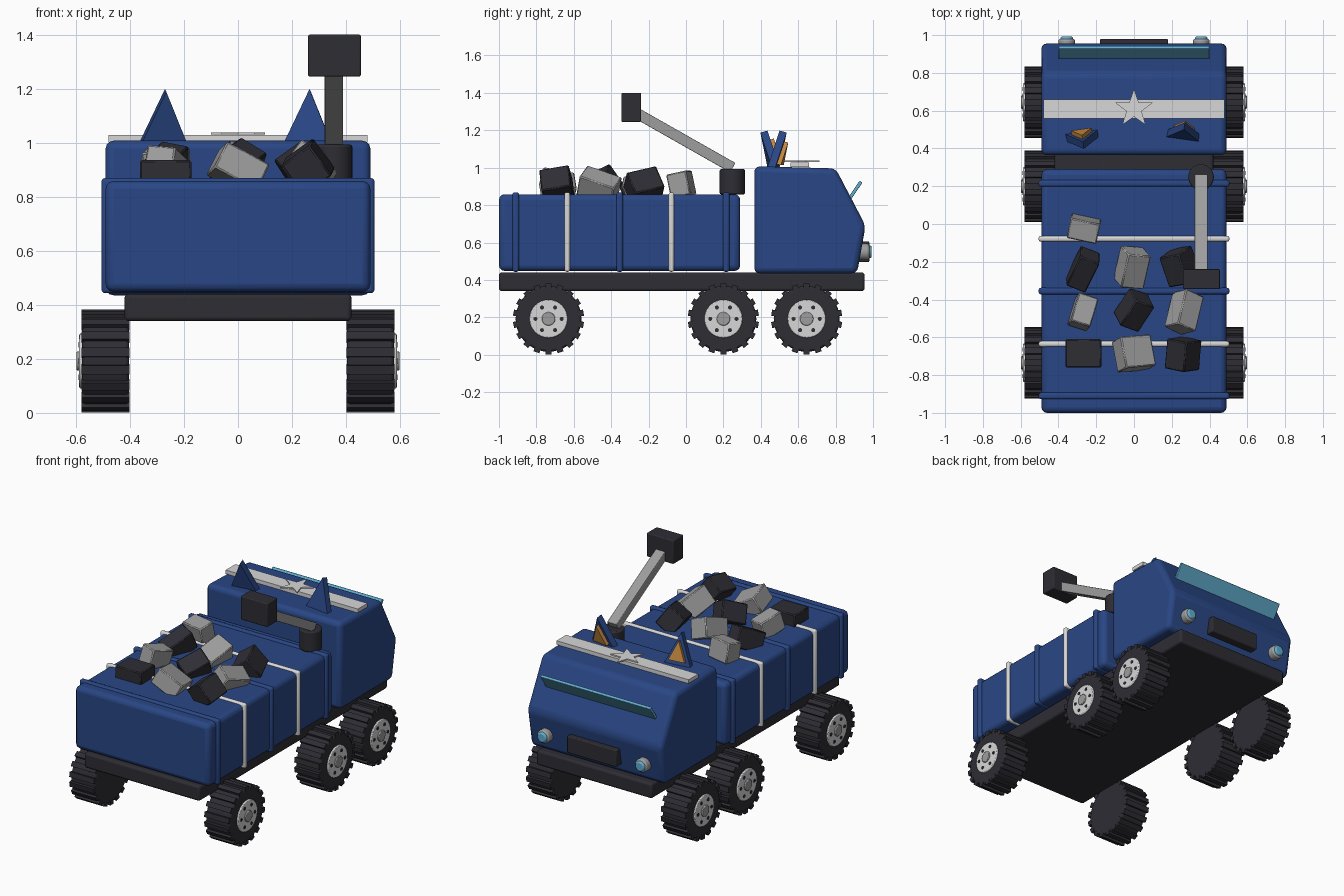
import bpy, bmesh, math
from mathutils import Matrix, Vector, Euler

if "Cube" in bpy.data.objects:
    bpy.data.objects.remove(bpy.data.objects["Cube"])


def mat(name, r, g, b):
    m = bpy.data.materials.new(name)
    m.diffuse_color = (r, g, b, 1)
    m.use_nodes = True
    m.node_tree.nodes["Principled BSDF"].inputs["Base Color"].default_value = m.diffuse_color
    return m


BLUE = mat("deep blue", 0.022, 0.062, 0.235)
DARK = mat("charcoal", 0.026, 0.026, 0.034)
WHITE = mat("off white", 0.68, 0.68, 0.68)
LIGHT = mat("light grey", 0.34, 0.34, 0.34)
GLASS = mat("sky blue", 0.12, 0.42, 0.62)
ORANGE = mat("orange", 0.55, 0.24, 0.05)


def finish(name, bm, material, bevel=0, segs=3):
    bmesh.ops.recalc_face_normals(bm, faces=bm.faces)
    me = bpy.data.meshes.new(name)
    bm.to_mesh(me)
    bm.free()
    ob = bpy.data.objects.new(name, me)
    bpy.context.collection.objects.link(ob)
    me.materials.append(material)
    if bevel:
        b = ob.modifiers.new("Bevel", 'BEVEL')
        b.width, b.segments, b.limit_method = bevel, segs, 'ANGLE'
        b.angle_limit = math.radians(20)
    bpy.ops.object.select_all(action='DESELECT')
    ob.select_set(True)
    bpy.context.view_layer.objects.active = ob
    bpy.ops.object.shade_smooth_by_angle(angle=math.radians(35))
    return ob


def box(name, center, size, material, bevel=0, rot=(0, 0, 0), segs=3):
    bm = bmesh.new()
    m = Matrix.LocRotScale(Vector(center), Euler([math.radians(a) for a in rot]), Vector(size))
    bmesh.ops.create_cube(bm, size=1, matrix=m)
    return finish(name, bm, material, bevel, segs)


def add_cyl(bm, center, r, depth, axis, n=32):
    rot = {'x': Matrix.Rotation(math.pi / 2, 4, 'Y'), 'y': Matrix.Rotation(math.pi / 2, 4, 'X'),
           'z': Matrix()}[axis]
    bmesh.ops.create_cone(bm, cap_ends=True, segments=n, radius1=r, radius2=r, depth=depth,
                          matrix=Matrix.Translation(center) @ rot)


def cyl(name, center, r, depth, axis, material, bevel=0, n=32):
    bm = bmesh.new()
    add_cyl(bm, center, r, depth, axis, n)
    return finish(name, bm, material, bevel, 2)


def prism(name, pts, offset, material, matrix=Matrix(), bevel=0, segs=3):
    """Extrude a closed outline of 3D points by an offset vector."""
    bm = bmesh.new()
    f = bm.faces.new([bm.verts.new(p) for p in pts])
    out = bmesh.ops.extrude_face_region(bm, geom=[f])
    bmesh.ops.translate(bm, vec=offset, verts=[v for v in out['geom'] if isinstance(v, bmesh.types.BMVert)])
    bm.transform(matrix)
    return finish(name, bm, material, bevel, segs)


# Chassis and cargo body
box("chassis", (0, -0.0225, 0.39), (0.84, 1.955, 0.1), DARK, 0.015)
box("cargo_body", (0, -0.355, 0.653), (0.98, 1.29, 0.41), BLUE, 0.03)
for y in (-0.91, -0.355, 0.215):
    box("blue_rib", (0, y, 0.656), (1.01, 0.035, 0.425), BLUE, 0.012)
for y in (-0.635, -0.078):
    box("white_strap", (0, y, 0.656), (1.01, 0.03, 0.425), WHITE, 0.012)

# Cab with sloping front
cab = [(0.365, 0.435), (0.365, 1.008), (0.80, 0.996), (0.96, 0.69), (0.915, 0.435)]
prism("cab", [(-0.49, y, z) for y, z in cab], (0.98, 0, 0), BLUE, bevel=0.03)
box("roof_stripe", (0, 0.608, 1.015), (0.96, 0.1, 0.025), WHITE)
star = [((0.105 if i % 2 == 0 else 0.042) * math.sin(i * math.pi / 5),
         0.61 + (0.105 if i % 2 == 0 else 0.042) * math.cos(i * math.pi / 5), 1.03) for i in range(10)]
prism("roof_star", star, (0, 0, 0.008), WHITE)
box("visor", (0, 0.905, 0.88), (0.8, 0.018, 0.11), GLASS, 0.004, rot=(-34, 0, 0))
box("grille", (0, 0.95, 0.55), (0.36, 0.06, 0.11), DARK, 0.006)
for s in (-1, 1):
    cyl("headlight_rim", (s * 0.356, 0.94, 0.55), 0.044, 0.08, 'y', LIGHT, 0.01)
    cyl("headlight_lens", (s * 0.356, 0.965, 0.55), 0.034, 0.056, 'y', GLASS, 0.01)

# Pointed ears, one leaning back and one leaning forward
for x, tilt, turn in ((-0.275, 15, 8), (0.26, -15, -8)):
    m = (Matrix.Translation((x, 0.468, 1.0)) @ Matrix.Rotation(math.radians(turn), 4, 'Z')
         @ Matrix.Rotation(math.radians(tilt), 4, 'X'))
    prism("ear", [(-0.086, -0.02, 0), (0.086, -0.02, 0), (0, -0.02, 0.2)], (0, 0.04, 0), BLUE, m)
    prism("ear_lining", [(-0.055, 0.02, 0.025), (0.055, 0.02, 0.025), (0, 0.02, 0.15)],
          (0, 0.022, 0), ORANGE, m)

# Crane
cyl("crane_base", (0.355, 0.248, 0.925), 0.068, 0.135, 'z', DARK, 0.008)
a, b = Vector((0.355, 0.25, 1.0)), Vector((0.355, -0.27, 1.295))
d = b - a
box("crane_arm", (a + b) / 2, (0.068, d.length, 0.058), LIGHT, 0.004,
    rot=(math.degrees(math.atan2(d.z, d.y)), 0, 0))
box("crane_head", (0.357, -0.292, 1.322), (0.195, 0.105, 0.155), DARK, 0.006)

# Wheels: tyre with tread bars, hub disc, cap and bolts
for y in (-0.735, 0.2, 0.645):
    for s in (-1, 1):
        bm = bmesh.new()
        add_cyl(bm, (s * 0.49, y, 0.192), 0.176, 0.175, 'x', 40)
        finish("tyre", bm, DARK, 0.012, 2)
        bm = bmesh.new()
        for i in range(18):
            t = Matrix.Rotation(i * math.tau / 18, 4, 'X')
            m = Matrix.Translation((s * 0.49, y, 0.192)) @ t @ Matrix.Translation((0, 0, 0.176))
            bmesh.ops.create_cube(bm, size=1, matrix=m @ Matrix.Diagonal((0.178, 0.033, 0.028, 1)))
        finish("tread", bm, DARK)
        cyl("hub", (s * 0.565, y, 0.192), 0.102, 0.045, 'x', WHITE, 0.005)
        cyl("hub_cap", (s * 0.58, y, 0.192), 0.036, 0.034, 'x', LIGHT, 0.004, 20)
        bm = bmesh.new()
        for i in range(6):
            a = i * math.tau / 6
            add_cyl(bm, (s * 0.585, y + 0.07 * math.cos(a), 0.192 + 0.07 * math.sin(a)), 0.011, 0.012, 'x', 10)
        finish("hub_bolts", bm, DARK)

# Load of loose blocks: x, y, z, size, rotation
rocks = [
    (-0.265, -0.025, 0.91, (0.16, 0.11, 0.13), (12, 0, -12), LIGHT),
    (-0.270, -0.240, 0.90, (0.11, 0.19, 0.13), (25, 10, -22), DARK),
    (-0.010, -0.230, 0.90, (0.13, 0.19, 0.13), (20, 22, -5), LIGHT),
    (0.245, -0.225, 0.90, (0.13, 0.17, 0.14), (15, -35, 10), DARK),
    (-0.270, -0.465, 0.91, (0.11, 0.16, 0.12), (-15, 5, -18), LIGHT),
    (0.000, -0.455, 0.91, (0.12, 0.17, 0.13), (25, 30, -20), DARK),
    (0.265, -0.465, 0.90, (0.12, 0.20, 0.13), (-22, 30, -25), LIGHT),
    (-0.268, -0.685, 0.89, (0.19, 0.15, 0.09), (0, 0, 0), DARK),
    (0.000, -0.685, 0.90, (0.18, 0.17, 0.11), (-12, 28, 5), LIGHT),
    (0.260, -0.690, 0.91, (0.13, 0.16, 0.14), (12, -35, -12), DARK),
]
for x, y, z, size, rot, m in rocks:
    box("load_block", (x, y, z), size, m, 0.006, rot, 1)
